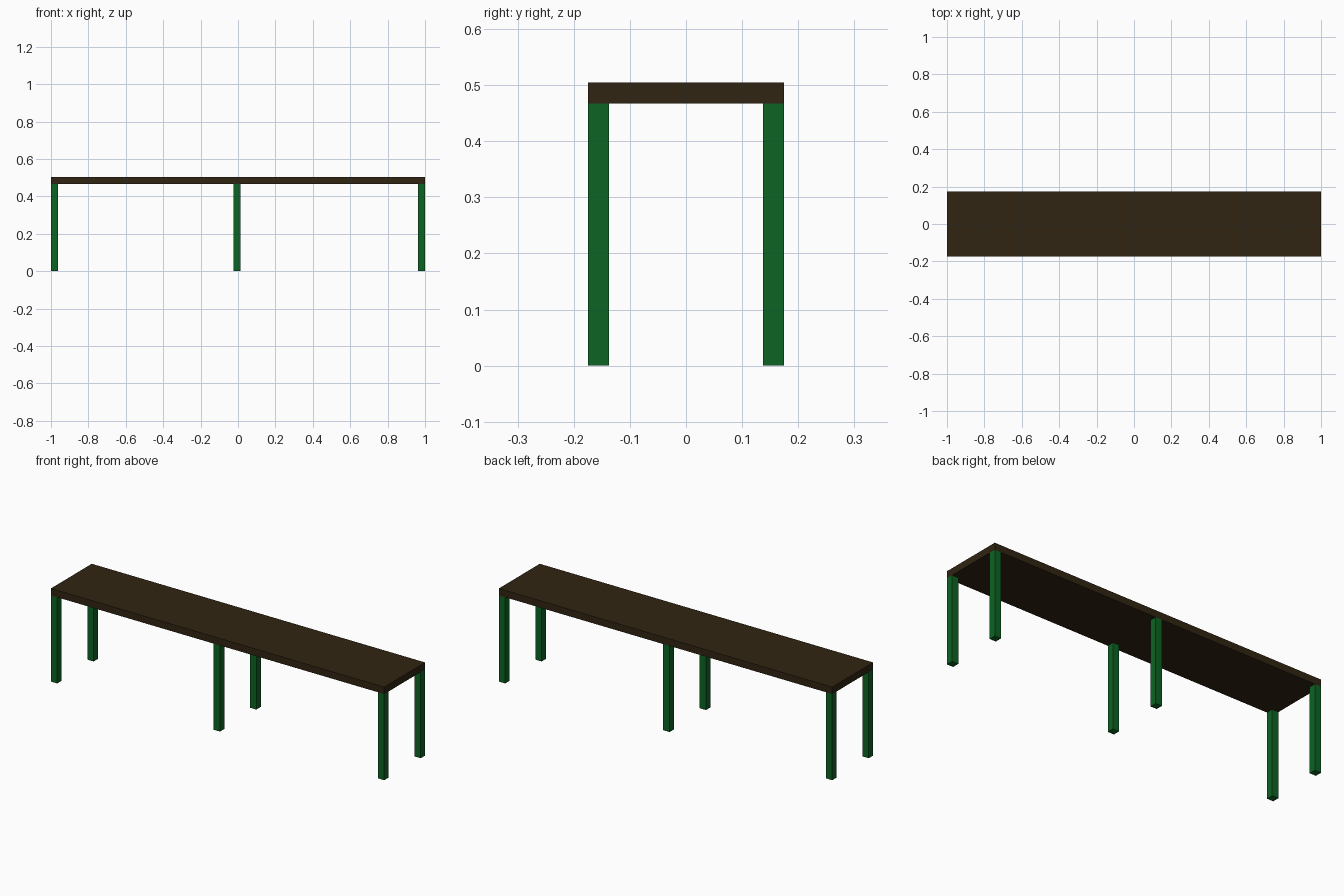
import bpy

if "Cube" in bpy.data.objects:
    bpy.data.objects.remove(bpy.data.objects["Cube"])

def material(name, color):
    m = bpy.data.materials.new(name)
    m.diffuse_color = (*color, 1)
    m.use_nodes = True
    m.node_tree.nodes["Principled BSDF"].inputs["Base Color"].default_value = m.diffuse_color
    return m

def box(name, lo, hi, mat):
    bpy.ops.mesh.primitive_cube_add(size=1, location=[(a + b) / 2 for a, b in zip(lo, hi)])
    o = bpy.context.object
    o.name = name
    o.scale = [b - a for a, b in zip(lo, hi)]
    bpy.ops.object.transform_apply(location=False, rotation=False, scale=True)
    o.data.materials.append(mat)

wood = material("dark_wood", (0.03, 0.018, 0.006))
green = material("green_paint", (0.004, 0.125, 0.017))

LENGTH, DEPTH, HEIGHT = 2.0, 0.35, 0.505
T = 0.038                      # seat thickness and leg width
LEG_TOP = HEIGHT - T

# Seat plank
box("seat", (-LENGTH / 2, -DEPTH / 2, LEG_TOP), (LENGTH / 2, DEPTH / 2, HEIGHT), wood)

# Three pairs of square legs, flush with the seat edges
edge_x, edge_y = (LENGTH - T) / 2, (DEPTH - T) / 2
for side, x in (("left", -edge_x), ("middle", -0.005), ("right", edge_x)):
    for row, y in (("front", -edge_y), ("back", edge_y)):
        box(f"{row}_{side}_leg", (x - T / 2, y - T / 2, 0), (x + T / 2, y + T / 2, LEG_TOP), green)
